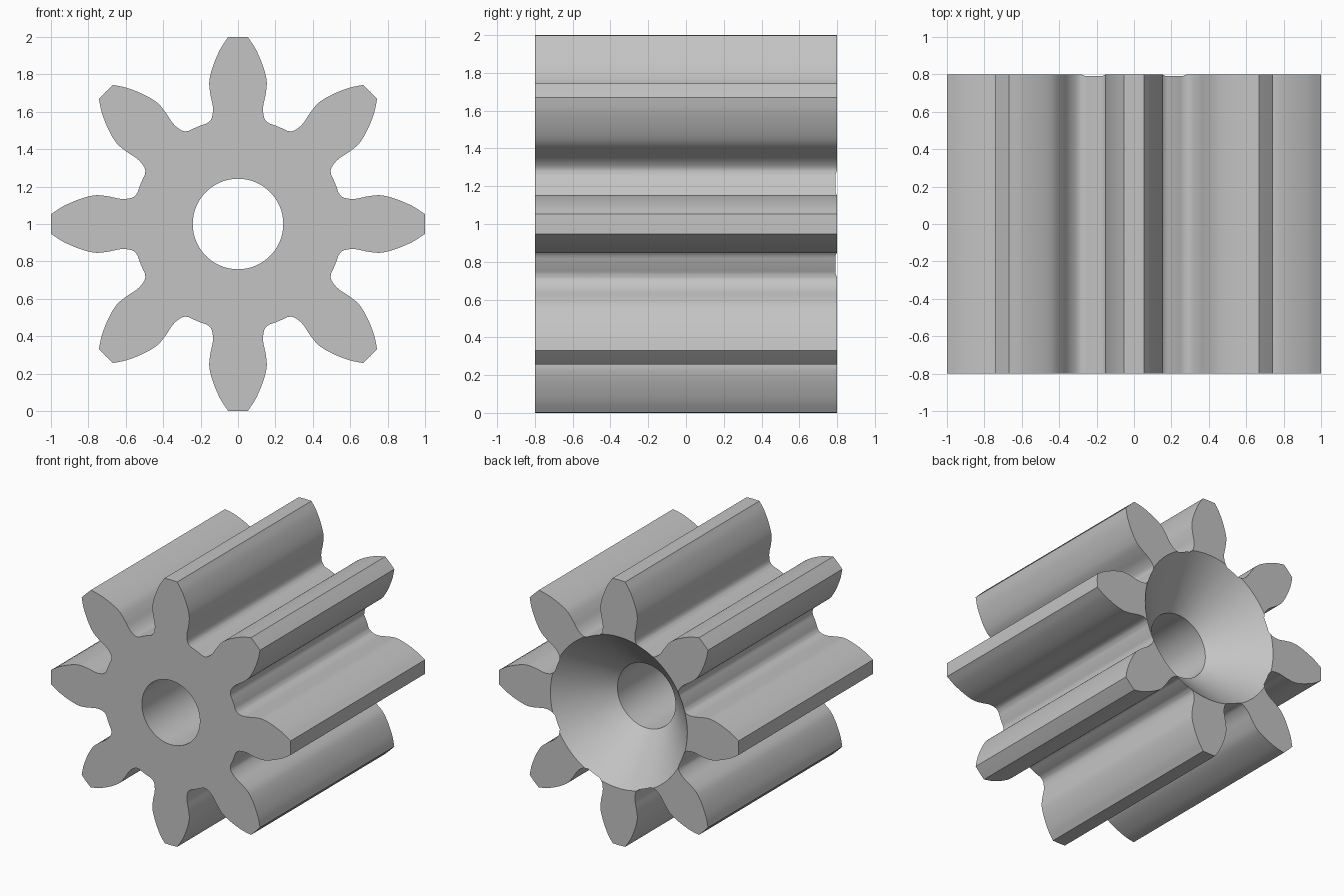
import bpy, bmesh, math
from mathutils import Vector

TEETH = 8
HALF_LENGTH = 0.8
BORE_RADIUS = 0.242
CONE_RADIUS = 0.571
ROOT_RADIUS = 0.563

cube = bpy.data.objects.get("Cube")
if cube:
    bpy.data.objects.remove(cube, do_unlink=True)

steel = bpy.data.materials.new("plain grey")
steel.use_nodes = True
colour = (0.55, 0.55, 0.55, 1)
steel.diffuse_color = colour
steel.node_tree.nodes["Principled BSDF"].inputs["Base Color"].default_value = colour


def smooth_path(points, steps=5):
    """Points along a Catmull-Rom curve."""
    pts = [Vector(p) for p in points]
    pts = [2 * pts[0] - pts[1]] + pts + [2 * pts[-1] - pts[-2]]
    path = []
    for a, b, c, d in zip(pts, pts[1:], pts[2:], pts[3:]):
        for i in range(steps):
            t = i / steps
            path.append(0.5 * (2 * b + (c - a) * t + (2 * a - 5 * b + 4 * c - d) * t ** 2
                               + (3 * b - a - 3 * c + d) * t ** 3))
    return path + [pts[-2]]


def mesh_object(name, bm):
    bmesh.ops.recalc_face_normals(bm, faces=bm.faces)
    mesh = bpy.data.meshes.new(name)
    bm.to_mesh(mesh)
    bm.free()
    mesh.materials.append(steel)
    obj = bpy.data.objects.new(name, mesh)
    bpy.context.collection.objects.link(obj)
    obj.location.z = 1
    return obj


# One tooth: tip corner, bulged flank, waist and root fillet, then mirrored
flank = smooth_path([(0.053, 0.9986), (0.093, 0.938), (0.126, 0.865), (0.147, 0.80),
                     (0.154, 0.75), (0.147, 0.69), (0.135, 0.63), (0.136, 0.585),
                     (0.146, 0.556), (0.166, 0.538)])
root = [Vector((math.sin(a), math.cos(a))) * ROOT_RADIUS
        for a in (math.radians(d) for d in (19, 21))]
half = flank + root
tooth = [Vector((-p.x, p.y)) for p in reversed(half)] + [Vector((0, 1))] + half

# Extruded gear body
bm = bmesh.new()
outline = []
for k in range(TEETH):
    a = k * math.tau / TEETH
    for p in tooth:
        outline.append(bm.verts.new((p.x * math.cos(a) + p.y * math.sin(a), -HALF_LENGTH,
                                     p.y * math.cos(a) - p.x * math.sin(a))))
face = bm.faces.new(outline)
extruded = bmesh.ops.extrude_face_region(bm, geom=[face], use_keep_orig=True)
bmesh.ops.translate(bm, vec=(0, 2 * HALF_LENGTH, 0),
                    verts=[g for g in extruded["geom"] if isinstance(g, bmesh.types.BMVert)])
gear = mesh_object("pinion_gear", bm)

# Turned cutter: straight bore opening into a 45 degree cone at the back
bm = bmesh.new()
extra = 0.1
cone_start = HALF_LENGTH - (CONE_RADIUS - BORE_RADIUS)
profile = [(BORE_RADIUS, -HALF_LENGTH - extra), (BORE_RADIUS, cone_start),
           (CONE_RADIUS + extra, HALF_LENGTH + extra)]
SIDES = 96
rings = [[bm.verts.new((r * math.cos(i * math.tau / SIDES), y, r * math.sin(i * math.tau / SIDES)))
          for i in range(SIDES)] for r, y in profile]
for low, high in zip(rings, rings[1:]):
    for i in range(SIDES):
        j = (i + 1) % SIDES
        bm.faces.new((low[i], low[j], high[j], high[i]))
bm.faces.new(rings[0])
bm.faces.new(rings[-1])
cutter = mesh_object("bore_cutter", bm)
cutter.hide_render = True

# Cut the bore, then drop the cutter
cut = gear.modifiers.new("bore", "BOOLEAN")
cut.operation = "DIFFERENCE"
cut.solver = "EXACT"
cut.object = cutter
bpy.ops.object.select_all(action="DESELECT")
gear.select_set(True)
bpy.context.view_layer.objects.active = gear
bpy.ops.object.modifier_apply(modifier=cut.name)
bpy.data.objects.remove(cutter, do_unlink=True)

bpy.ops.object.shade_smooth_by_angle(angle=math.radians(25))
